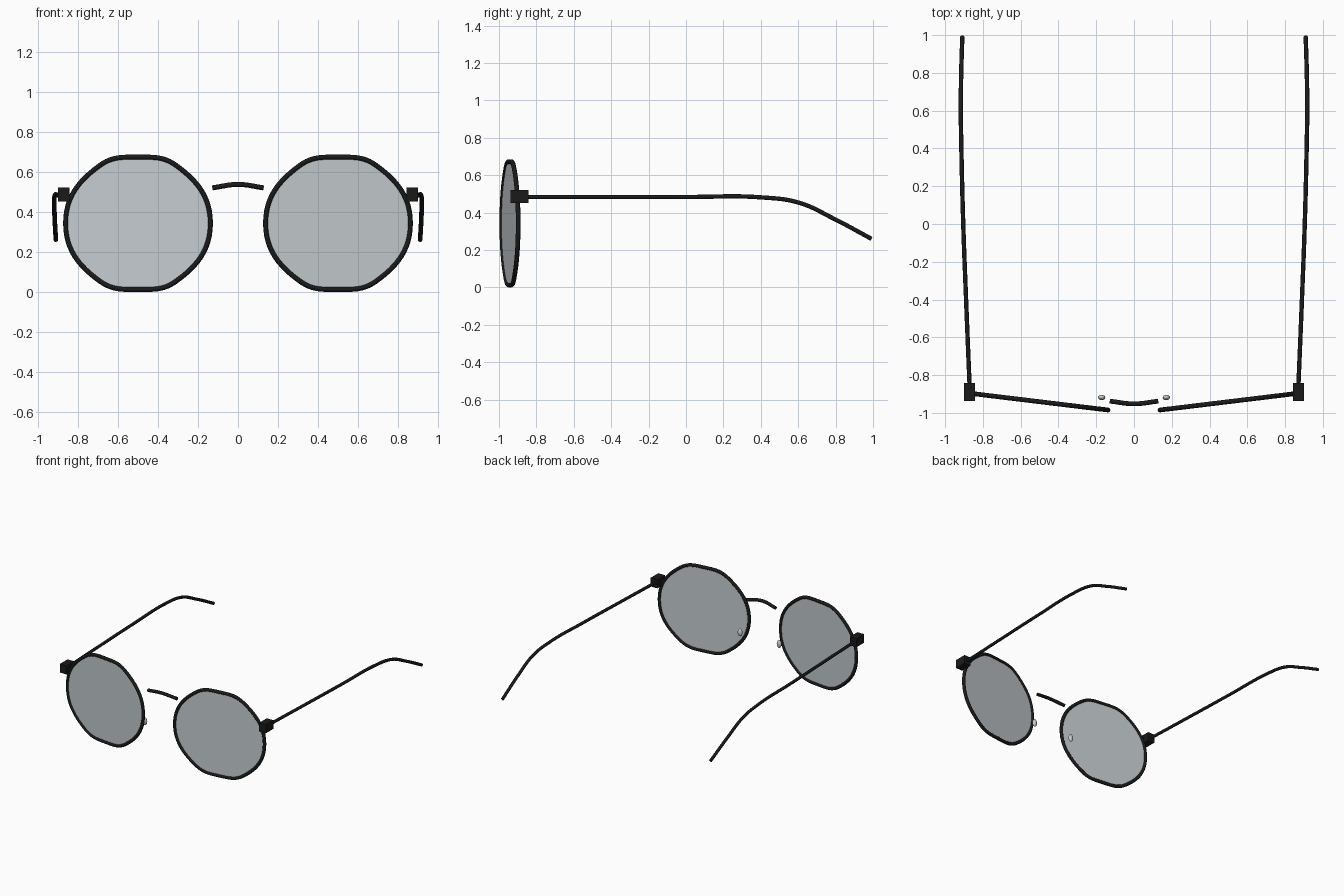
import bpy
import math

if "Cube" in bpy.data.objects:
    bpy.data.objects.remove(bpy.data.objects["Cube"])


def material(name, color):
    mat = bpy.data.materials.new(name)
    mat.diffuse_color = color
    mat.use_nodes = True
    mat.node_tree.nodes["Principled BSDF"].inputs["Base Color"].default_value = mat.diffuse_color
    return mat


BLACK = material("black_metal", (0.01, 0.01, 0.01, 1))
GLASS = material("lens_glass", (0.55, 0.6, 0.62, 1))
TUBE = 0.0125


def smooth(obj):
    bpy.ops.object.select_all(action='DESELECT')
    obj.select_set(True)
    bpy.context.view_layer.objects.active = obj
    if obj.type == 'CURVE':
        bpy.ops.object.convert(target='MESH')
        obj = bpy.context.view_layer.objects.active
    bpy.ops.object.shade_smooth_by_angle(angle=math.radians(40))


def curve(name, points, mat, closed=False, bevel=0.0, extrude=0.0,
          loc=(0, 0, 0), rot=(0, 0, 0)):
    """Auto-smoothed curve: a round tube, or a filled plate if extruded."""
    data = bpy.data.curves.new(name, 'CURVE')
    data.dimensions = '2D' if extrude else '3D'
    if extrude:
        data.fill_mode = 'BOTH'
    else:
        data.use_fill_caps = True
    data.extrude = extrude
    data.bevel_depth = bevel
    data.bevel_resolution = 4
    data.resolution_u = 12
    spline = data.splines.new('BEZIER')
    spline.bezier_points.add(len(points) - 1)
    for bp, co in zip(spline.bezier_points, points):
        bp.co = co
        bp.handle_left_type = bp.handle_right_type = 'AUTO'
    spline.use_cyclic_u = closed
    obj = bpy.data.objects.new(name, data)
    obj.location, obj.rotation_euler = loc, rot
    bpy.context.collection.objects.link(obj)
    data.materials.append(mat)
    smooth(obj)


# Rim outline, eight soft corners
outline = [(0.364, 0, 0), (0.19, 0.29, 0), (0, 0.33, 0), (-0.19, 0.29, 0),
           (-0.364, 0, 0), (-0.19, -0.29, 0), (0, -0.33, 0), (0.19, -0.29, 0)]

for side, s in (("right", 1), ("left", -1)):
    # Rim and lens, swept back towards the hinge
    place = dict(loc=(s * 0.499, -0.941, 0.343),
                 rot=(math.pi / 2, 0, s * math.radians(6.9)))
    curve(f"rim_{side}", outline, BLACK, closed=True, bevel=TUBE, **place)
    curve(f"lens_{side}", outline, GLASS, closed=True, extrude=0.003, **place)

    # Temple arm, bending down behind the ear
    arm = [(0.869, -0.89, 0.484), (0.889, -0.4, 0.484), (0.904, 0, 0.484),
           (0.914, 0.4, 0.482), (0.917, 0.605, 0.453),
           (0.915, 0.79, 0.368), (0.909, 0.992, 0.26)]
    curve(f"temple_arm_{side}", [(s * x, y, z) for x, y, z in arm], BLACK,
          bevel=TUBE - 0.001)

    # Hinge block
    bpy.ops.mesh.primitive_cube_add(size=1, location=(s * 0.87, -0.89, 0.487))
    hinge = bpy.context.object
    hinge.name = f"hinge_{side}"
    hinge.scale = (0.058, 0.095, 0.068)
    hinge.data.materials.append(BLACK)

    # Nose pad
    bpy.ops.mesh.primitive_uv_sphere_add(segments=24, ring_count=12, radius=1,
                                         location=(s * 0.171, -0.918, 0.256))
    pad = bpy.context.object
    pad.name = f"nose_pad_{side}"
    pad.scale = (0.019, 0.014, 0.03)
    smooth(pad)

# Bridge
curve("bridge", [(-0.127, -0.938, 0.52), (0, -0.952, 0.537),
                 (0.127, -0.938, 0.52)], BLACK, bevel=TUBE)
